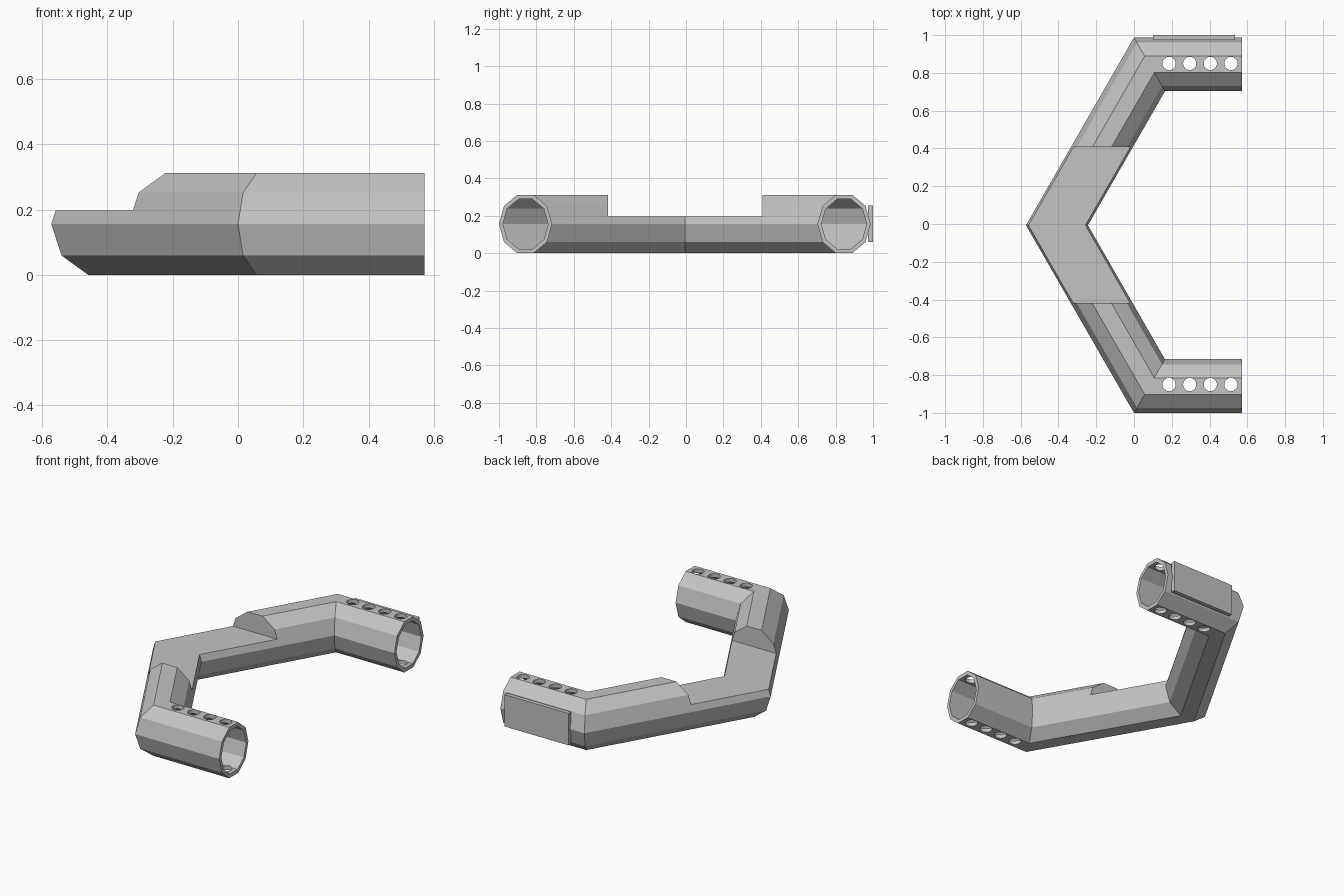
import bpy, bmesh, math
from mathutils import Vector, Matrix

old = bpy.data.objects.get("Cube")
if old:
    bpy.data.objects.remove(old, do_unlink=True)

grey = bpy.data.materials.new("plain grey")
grey.use_nodes = True
grey.diffuse_color = (0.55, 0.55, 0.55, 1)
grey.node_tree.nodes["Principled BSDF"].inputs["Base Color"].default_value = grey.diffuse_color

R = 0.164                    # mitre section radius
H = R * math.cos(math.pi / 10)   # half height of the ten-sided tube
MID_Y = -0.0065
ARM_Y = 0.8515               # arm axis distance from the middle
APEX_X, BEND_X, END_X = -0.408, 0.082, 0.572
SLOPE = math.sqrt(3) / 2


def make_object(name, bm):
    bmesh.ops.recalc_face_normals(bm, faces=bm.faces[:])
    mesh = bpy.data.meshes.new(name)
    bm.to_mesh(mesh)
    bm.free()
    mesh.materials.append(grey)
    obj = bpy.data.objects.new(name, mesh)
    bpy.context.collection.objects.link(obj)
    return obj


def loft(bm, sections, radius):
    """Join ten-sided sections given as (x, y, inward direction)."""
    rings = []
    for x, y, inward in sections:
        ring = []
        for i in range(10):
            a = math.tau * i / 10
            p = Vector((x, y + MID_Y, H)) + Vector((*inward, 0)) * radius * math.cos(a)
            p.z += radius * math.sin(a)
            ring.append(bm.verts.new(p))
        rings.append(ring)
    for a, b in zip(rings, rings[1:]):
        for i in range(10):
            j = (i + 1) % 10
            bm.faces.new((a[i], a[j], b[j], b[i]))
    bm.faces.new(rings[0])
    bm.faces.new(rings[-1])


def box(bm, low, high):
    low, high = Vector(low), Vector(high)
    m = Matrix.Translation((low + high) / 2) @ Matrix.Diagonal((*(high - low), 1))
    bmesh.ops.create_cube(bm, size=1, matrix=m)


def arm(side, end_x):
    return [(end_x, side * ARM_Y, (0, -side * SLOPE)),
            (BEND_X, side * ARM_Y, (0.5, -side * SLOPE))]


# Bent tube body
bm = bmesh.new()
loft(bm, arm(-1, END_X) + [(APEX_X, 0, (1, 0))] + arm(1, END_X)[::-1], R)
body = make_object("bent_tube", bm)

# Bores in both arms
bm = bmesh.new()
for side in (-1, 1):
    t = 0.46 / ARM_Y
    inner = (APEX_X + (BEND_X - APEX_X) * t, side * 0.46, (1, 0))
    loft(bm, arm(side, END_X + 0.1) + [inner], R * 0.85)
bore = make_object("bore_cutter", bm)

# Flat notch across the middle
bm = bmesh.new()
box(bm, (-1, -0.417, 0.197), (0.5, 0.408, 0.5))
notch = make_object("notch_cutter", bm)

# Row of round holes through each arm
bm = bmesh.new()
for side in (-1, 1):
    for i in range(4):
        place = Matrix.Translation((0.186 + 0.109 * i, side * 0.85, H))
        bmesh.ops.create_cone(bm, cap_ends=True, segments=24, radius1=0.035,
                              radius2=0.035, depth=1, matrix=place)
holes = make_object("hole_cutter", bm)

cutters = (bore, notch, holes)
for cutter in cutters:
    cutter.hide_render = True
    mod = body.modifiers.new(cutter.name, "BOOLEAN")
    mod.operation = "DIFFERENCE"
    mod.solver = "EXACT"
    mod.object = cutter
graph = bpy.context.evaluated_depsgraph_get()
cut_mesh = bpy.data.meshes.new_from_object(body.evaluated_get(graph))
body.modifiers.clear()
body.data = cut_mesh
for cutter in cutters:
    bpy.data.objects.remove(cutter, do_unlink=True)

# Side plate on the left arm
bm = bmesh.new()
box(bm, (0.1, 0.974, 0.06), (0.535, 1.0, 0.256))
make_object("side_plate", bm)
